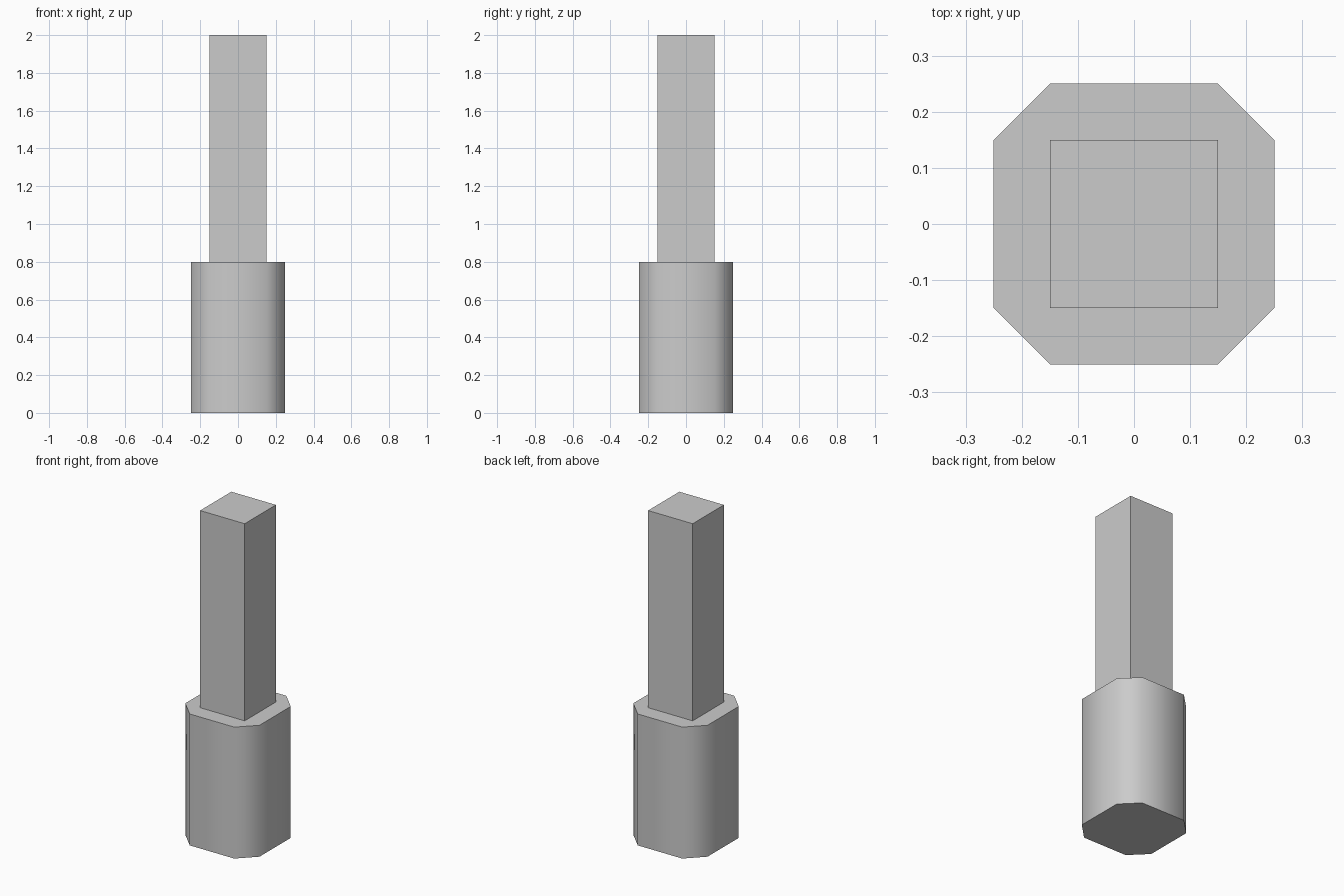
import bpy, bmesh, math

if "Cube" in bpy.data.objects:
    bpy.data.objects.remove(bpy.data.objects["Cube"])


def block(name, width, z0, z1, chamfer=0.0):
    """Square upright block, optionally with chamfered vertical edges."""
    bm = bmesh.new()
    bmesh.ops.create_cube(bm, size=1)
    for v in bm.verts:
        v.co.x *= width
        v.co.y *= width
        v.co.z = z1 if v.co.z > 0 else z0
    if chamfer:
        uprights = [e for e in bm.edges
                    if abs(e.verts[0].co.z - e.verts[1].co.z) > 0.01]
        bmesh.ops.bevel(bm, geom=uprights, offset=chamfer,
                        offset_type='OFFSET', segments=1, affect='EDGES')
    bmesh.ops.recalc_face_normals(bm, faces=bm.faces)
    mesh = bpy.data.meshes.new(name)
    bm.to_mesh(mesh)
    bm.free()
    obj = bpy.data.objects.new(name, mesh)
    bpy.context.collection.objects.link(obj)
    return obj


# Chamfered base, its sides smoothly shaded around the corners
base = block("base", 0.5, 0.0, 0.8, chamfer=0.1)
bpy.context.view_layer.objects.active = base
base.select_set(True)
bpy.ops.object.shade_smooth_by_angle(angle=math.radians(60))

# Square post standing on the base
block("post", 0.3, 0.8, 2.0)
